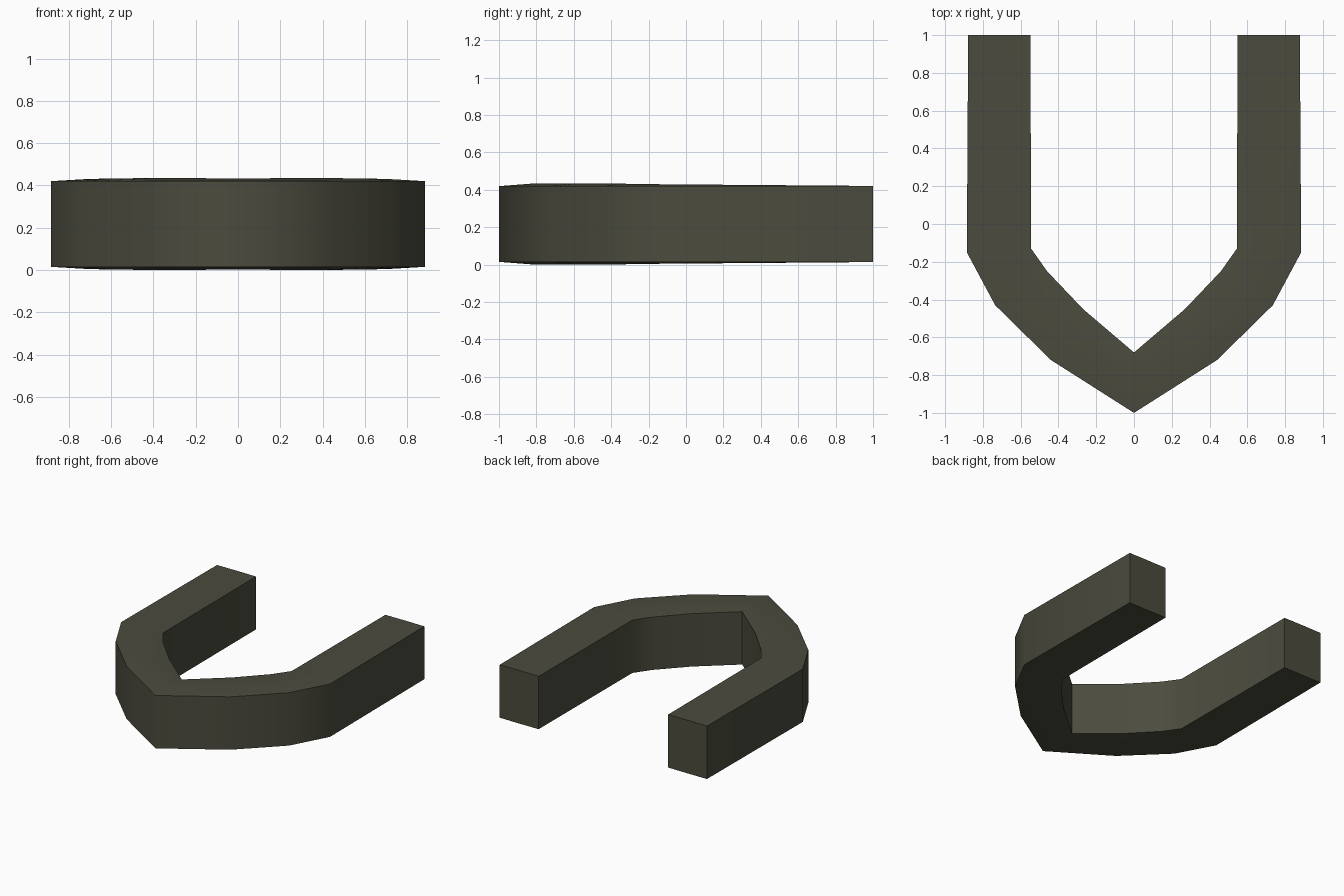
import bpy, bmesh, math

if "Cube" in bpy.data.objects:
    bpy.data.objects.remove(bpy.data.objects["Cube"])

# Right half stations from tip to leg end: outer xy, ridge xy, inner xy, ridge rise
stations = [
    ((0.0, -1.0), (0.0, -0.83), (0.0, -0.68), 0.013),
    ((0.44, -0.72), (0.355, -0.585), (0.27, -0.45), 0.015),
    ((0.735, -0.43), (0.60, -0.34), (0.46, -0.25), 0.013),
    ((0.885, -0.15), (0.715, -0.14), (0.545, -0.13), 0.010),
    ((0.878, 1.0), (0.715, 1.0), (0.548, 1.0), 0.001),
]
LOW, HIGH = 0.015, 0.42


def ring(bm, station, side):
    # six-sided cross-section, slightly crowned on top and bottom
    o, m, i, rise = station
    pts = [(o, LOW), (o, HIGH), (m, HIGH + rise), (i, HIGH), (i, LOW), (m, LOW - rise)]
    return [bm.verts.new((side * p[0], p[1], z)) for p, z in pts]


# Band: left leg, tip, right leg
bm = bmesh.new()
rings = [ring(bm, s, -1) for s in reversed(stations[1:])]
rings += [ring(bm, s, 1) for s in stations]
for a, b in zip(rings, rings[1:]):
    for k in range(6):
        n = (k + 1) % 6
        bm.faces.new((a[k], a[n], b[n], b[k]))
bm.faces.new(rings[0])
bm.faces.new(rings[-1])
bmesh.ops.recalc_face_normals(bm, faces=bm.faces)

mesh = bpy.data.meshes.new("u_shaped_band")
bm.to_mesh(mesh)
bm.free()
band = bpy.data.objects.new("u_shaped_band", mesh)
bpy.context.collection.objects.link(band)

# Colour
mat = bpy.data.materials.new("dark_olive_grey")
mat.diffuse_color = (0.07, 0.07, 0.048, 1)
mat.use_nodes = True
mat.node_tree.nodes["Principled BSDF"].inputs["Base Color"].default_value = mat.diffuse_color
mesh.materials.append(mat)

# Smooth around the curve, crisp top, bottom and end edges
bpy.context.view_layer.objects.active = band
band.select_set(True)
bpy.ops.object.shade_smooth_by_angle(angle=math.radians(72))
